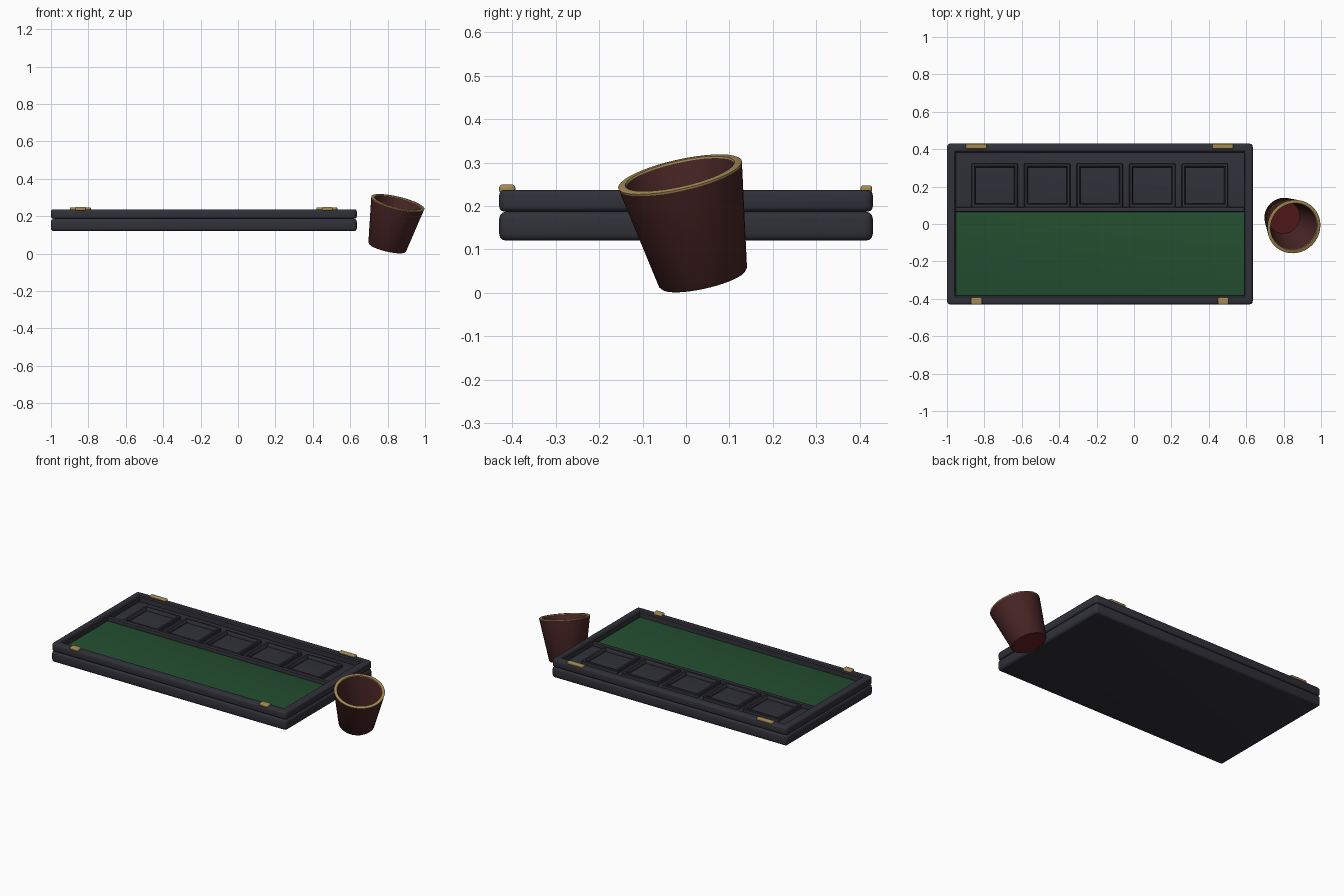
import bpy, bmesh, math
from mathutils import Vector

if "Cube" in bpy.data.objects:
    bpy.data.objects.remove(bpy.data.objects["Cube"], do_unlink=True)


def material(name, rgb):
    m = bpy.data.materials.new(name)
    m.use_nodes = True
    m.diffuse_color = (*rgb, 1)
    m.node_tree.nodes["Principled BSDF"].inputs["Base Color"].default_value = (*rgb, 1)
    return m


BLACK = material("charcoal wood", (0.030, 0.030, 0.041))
GREEN = material("green felt", (0.017, 0.076, 0.029))
GOLD = material("brass", (0.38, 0.26, 0.09))
BROWN = material("brown leather", (0.065, 0.018, 0.018))
RED = material("red felt", (0.11, 0.012, 0.013))


def finish(bm, name, mats):
    bmesh.ops.recalc_face_normals(bm, faces=bm.faces[:])
    mesh = bpy.data.meshes.new(name)
    bm.to_mesh(mesh)
    bm.free()
    for m in mats:
        mesh.materials.append(m)
    ob = bpy.data.objects.new(name, mesh)
    bpy.context.collection.objects.link(ob)
    bpy.ops.object.select_all(action='DESELECT')
    ob.select_set(True)
    bpy.context.view_layer.objects.active = ob
    bpy.ops.object.shade_smooth_by_angle(angle=math.radians(35))
    return ob


def rect_sweep(name, x0, x1, y0, y1, profile, mat, closed=False, radius=0.02):
    """Sweep (inset, z) points round a rounded rectangle."""
    bm = bmesh.new()
    loops = []
    for inset, z in profile:
        r = max(radius - inset, 0.001)
        ax, bx, ay, by = x0 + inset + r, x1 - inset - r, y0 + inset + r, y1 - inset - r
        loop = []
        for q, (cx, cy) in enumerate([(bx, by), (ax, by), (ax, ay), (bx, ay)]):
            for k in range(4):
                a = math.pi / 2 * (q + k / 3)
                loop.append(bm.verts.new((cx + r * math.cos(a), cy + r * math.sin(a), z)))
        loops.append(loop)
    pairs = list(zip(loops, loops[1:]))
    if closed:
        pairs.append((loops[-1], loops[0]))
    else:
        bm.faces.new(loops[0])
        bm.faces.new(loops[-1])
    for a, b in pairs:
        for i in range(len(a)):
            j = (i + 1) % len(a)
            bm.faces.new((a[i], a[j], b[j], b[i]))
    return finish(bm, name, [mat])


def rounded_edge(z0, z1, r):
    """Outer half of a slab profile with rounded bottom and top edges."""
    arc = [math.pi / 6 * k for k in range(4)]
    low = [(r - r * math.sin(a), z0 + r - r * math.cos(a)) for a in arc]
    high = [(r - r * math.cos(a), z1 - r + r * math.sin(a)) for a in arc]
    return low + high


def slab(name, x0, x1, y0, y1, z0, z1, r, mat):
    return rect_sweep(name, x0, x1, y0, y1, rounded_edge(z0, z1, r), mat, radius=r * 1.1)


# Board: lower leaf and raised frame
L, R, F, B = -1.0, 0.635, -0.43, 0.43
slab("lower_leaf", L, R, F, B, 0.12, 0.187, 0.016, BLACK)
frame = rounded_edge(0.187, 0.237, 0.012) + [(0.041, 0.237), (0.047, 0.231), (0.047, 0.187)]
rect_sweep("upper_frame", L, R, F, B, frame, BLACK, closed=True)

# Playing surface, divider and back tray floor
slab("felt_surface", L + 0.046, R - 0.046, -0.385, 0.066, 0.186, 0.200, 0.001, GREEN)
slab("tray_floor", L + 0.046, R - 0.046, 0.066, 0.385, 0.186, 0.200, 0.001, BLACK)
slab("tray_divider", L + 0.046, R - 0.046, 0.065, 0.09, 0.190, 0.222, 0.004, BLACK)

# Row of square compartments
for i in range(5):
    cx = -0.745 + 0.281 * i
    rim = [(0, 0.199), (0, 0.217), (0.004, 0.221), (0.015, 0.221), (0.021, 0.212), (0.021, 0.199)]
    rect_sweep(f"compartment_rim_{i + 1}", cx - 0.124, cx + 0.124, 0.088, 0.324,
               rim, BLACK, closed=True, radius=0.008)

# Brass hinges at the back, clasps at the front
for side, x in (("right", -0.843), ("left", 0.475)):
    slab(f"hinge_{side}", x - 0.056, x + 0.056, 0.402, 0.428, 0.230, 0.247, 0.005, GOLD)
for side, x in (("right", -0.842), ("left", 0.477)):
    slab(f"clasp_{side}", x - 0.029, x + 0.029, -0.430, -0.393, 0.230, 0.249, 0.006, GOLD)

# Tilted dice cup, lathed; each point has the material of the band that follows it
BAND_BROWN, BAND_GOLD, BAND_RED = 0, 1, 2
H = 0.255
cup = [(0.0, 0.0, BAND_RED), (0.099, 0.0, BAND_BROWN), (0.104, 0.006, BAND_BROWN),
       (0.145, H - 0.007, BAND_GOLD), (0.146, H - 0.002, BAND_GOLD), (0.143, H, BAND_GOLD),
       (0.129, H, BAND_GOLD), (0.127, H - 0.004, BAND_BROWN),
       (0.088, 0.022, BAND_RED), (0.0, 0.022, BAND_RED)]
N = 40
bm = bmesh.new()
rings = []
for r, z, _ in cup:
    if r == 0:
        rings.append([bm.verts.new((0, 0, z))] * N)
    else:
        rings.append([bm.verts.new((r * math.cos(math.tau * k / N), r * math.sin(math.tau * k / N), z))
                      for k in range(N)])
for (a, b), point in zip(zip(rings, rings[1:]), cup):
    for k in range(N):
        j = (k + 1) % N
        corners = list(dict.fromkeys((a[k], a[j], b[j], b[k])))
        bm.faces.new(corners).material_index = point[2]
dice_cup = finish(bm, "dice_cup", [BROWN, GOLD, RED])
axis = Vector((0.06, -0.056, 0.25))
dice_cup.rotation_mode = 'QUATERNION'
dice_cup.rotation_quaternion = Vector((0, 0, 1)).rotation_difference(axis)
dice_cup.location = (0.797, 0.04, 0.032)
